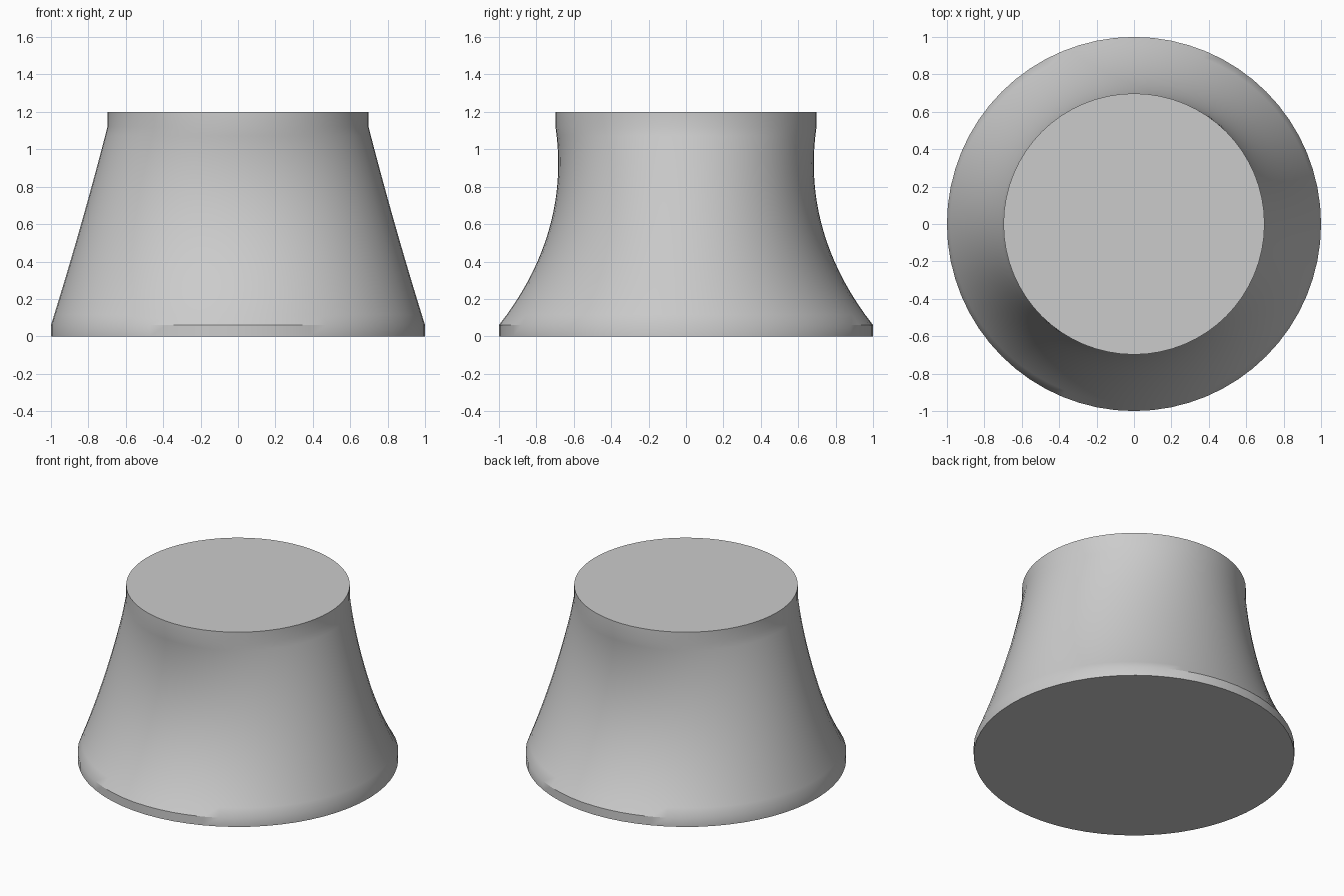
import bpy
import bmesh
from math import sin, cos, tau, radians

SEGMENTS = 64
STEPS = 20
RIM_Z, NECK_Z, TOP_Z = 0.06, 1.12, 1.2
BASE_R, NECK_R = 1.0, 0.698


def bezier(t, a, b, c, d):
    s = 1 - t
    return s**3 * a + 3 * s * s * t * b + 3 * s * t * t * c + t**3 * d


def section(t):
    """Height, half width and half depth along the flared wall."""
    z = bezier(t, RIM_Z, 0.43, 0.8, NECK_Z)
    u = (z - RIM_Z) / (NECK_Z - RIM_Z)
    rx = BASE_R + (NECK_R - BASE_R) * u - 0.03 * u * (1 - u)
    ry = bezier(t, BASE_R, 0.71, 0.65, NECK_R)
    return z, rx, ry


old = bpy.data.objects.get("Cube")
if old:
    bpy.data.objects.remove(old, do_unlink=True)

grey = bpy.data.materials.new("light grey")
grey.use_nodes = True
colour = (0.6, 0.6, 0.6, 1)
grey.diffuse_color = colour
grey.node_tree.nodes["Principled BSDF"].inputs["Base Color"].default_value = colour

# Base rim, flared wall and neck collar
sections = [(0, BASE_R, BASE_R)]
sections += [section(i / STEPS) for i in range(STEPS + 1)]
sections.append((TOP_Z, NECK_R, NECK_R))

bm = bmesh.new()
rings = []
for z, rx, ry in sections:
    ring = []
    for k in range(SEGMENTS):
        a = tau * k / SEGMENTS
        # Blend the straight side profile into the waisted front profile
        r = rx * cos(a)**2 + ry * sin(a)**2
        ring.append(bm.verts.new((r * cos(a), r * sin(a), z)))
    rings.append(ring)
for low, high in zip(rings, rings[1:]):
    for k in range(SEGMENTS):
        n = (k + 1) % SEGMENTS
        bm.faces.new((low[k], low[n], high[n], high[k]))

# Flat end caps
bm.faces.new(rings[0][::-1])
bm.faces.new(rings[-1])

mesh = bpy.data.meshes.new("flared_pedestal")
bm.to_mesh(mesh)
bm.free()
mesh.materials.append(grey)
pedestal = bpy.data.objects.new("flared_pedestal", mesh)
bpy.context.collection.objects.link(pedestal)

# Smooth wall with crisp cap edges
bpy.ops.object.select_all(action="DESELECT")
pedestal.select_set(True)
bpy.context.view_layer.objects.active = pedestal
bpy.ops.object.shade_smooth_by_angle(angle=radians(33))
